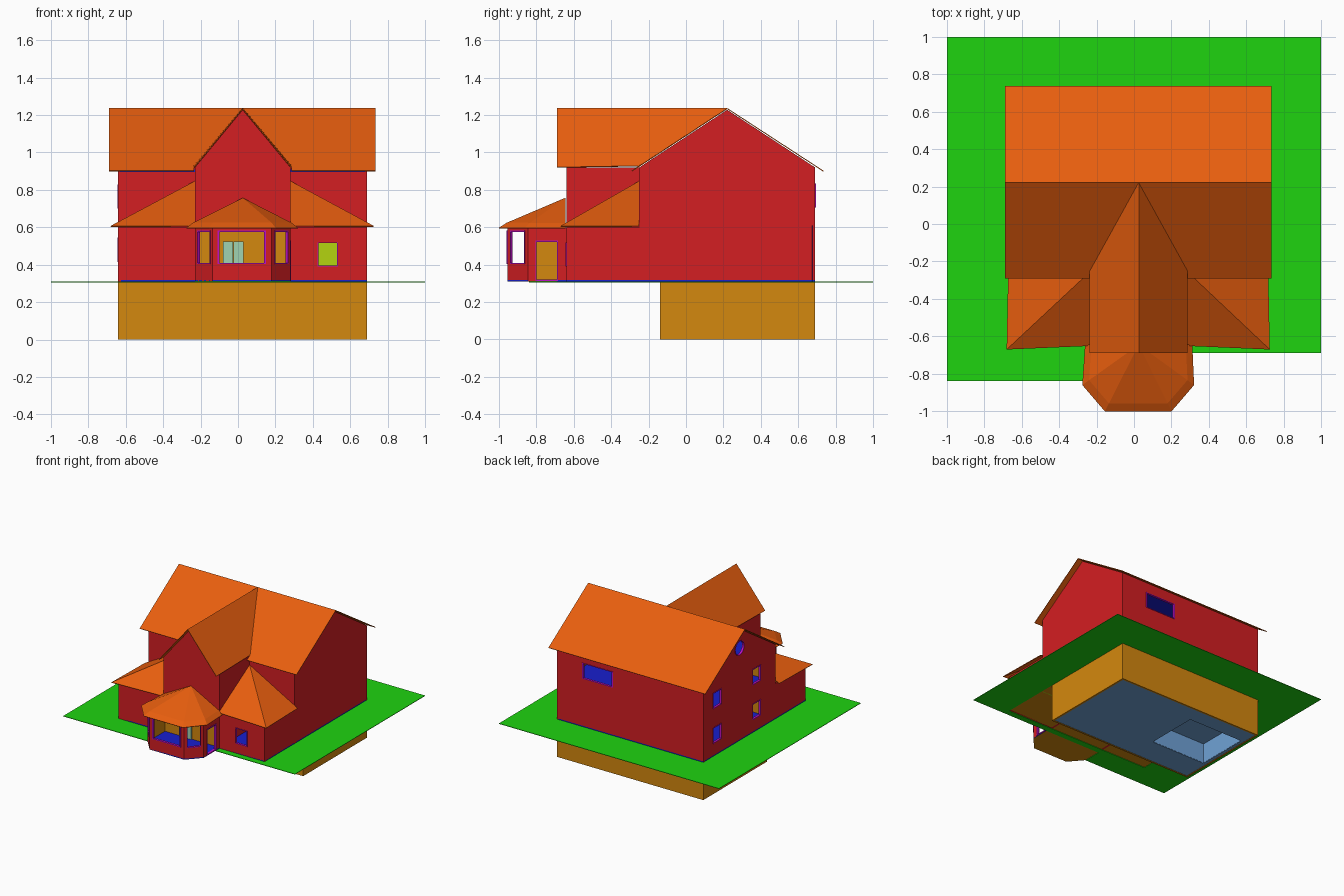
import bpy, bmesh, math
from mathutils import Matrix, Vector

if "Cube" in bpy.data.objects:
    bpy.data.objects.remove(bpy.data.objects["Cube"])


def material(name, r, g, b):
    def lin(c):
        c /= 255
        return c / 12.92 if c <= 0.04 else ((c + 0.055) / 1.055) ** 2.4
    m = bpy.data.materials.new(name)
    m.diffuse_color = (lin(r), lin(g), lin(b), 1)
    m.use_nodes = True
    m.node_tree.nodes["Principled BSDF"].inputs["Base Color"].default_value = m.diffuse_color
    return m


RED = material("red", 212, 30, 34)
ORANGE = material("orange", 232, 94, 14)
GREEN = material("green", 30, 212, 16)
OCHRE = material("ochre", 212, 136, 14)
BLUE = material("blue", 24, 30, 205)
MAGENTA = material("magenta", 190, 16, 200)
LIME = material("lime", 180, 212, 16)
STEEL = material("steel", 112, 162, 214)
TEAL = material("teal", 160, 212, 178)


def rect(u0, u1, v0, v1):
    return [(u0, v0), (u1, v0), (u1, v1), (u0, v1)]


def plate(name, outline, matrix, mats, holes=(), thick=0.015):
    """Flat slab with holes; mats = (outer, inner, hole edge)."""
    cu = bpy.data.curves.new(name, 'CURVE')
    cu.dimensions, cu.fill_mode, cu.extrude = '2D', 'BOTH', thick / 2
    for loop in [outline, *holes]:
        sp = cu.splines.new('POLY')
        sp.points.add(len(loop) - 1)
        for p, (u, v) in zip(sp.points, loop):
            p.co = (u, v, 0, 1)
        sp.use_cyclic_u = True
    tmp = bpy.data.objects.new(name + "_curve", cu)
    bpy.context.collection.objects.link(tmp)
    dg = bpy.context.evaluated_depsgraph_get()
    me = bpy.data.meshes.new_from_object(tmp.evaluated_get(dg))
    bpy.data.objects.remove(tmp)
    me.materials.clear()
    for m in mats:
        me.materials.append(m)
    bm = bmesh.new()
    bm.from_mesh(me)
    bmesh.ops.remove_doubles(bm, verts=bm.verts, dist=1e-5)
    bmesh.ops.recalc_face_normals(bm, faces=bm.faces)
    boxes = [(min(p[0] for p in h), max(p[0] for p in h),
              min(p[1] for p in h), max(p[1] for p in h)) for h in holes]
    e = 0.001
    for f in bm.faces:
        f.smooth = False
        c = f.calc_center_median()
        if f.normal.z < -0.9:
            f.material_index = 1
        elif f.normal.z < 0.9 and any(a - e < c.x < b + e and d - e < c.y < g + e
                                      for a, b, d, g in boxes):
            f.material_index = 2
        else:
            f.material_index = 0
    bm.to_mesh(me)
    bm.free()
    ob = bpy.data.objects.new(name, me)
    bpy.context.collection.objects.link(ob)
    ob.matrix_world = matrix @ Matrix.Translation((0, 0, -thick / 2))
    return ob


def wall(name, p0, p1, outline, holes=(), outer=RED, inner=OCHRE):
    """Upright plate from p0 to p1; the outside is on the right of the direction."""
    d = Vector((p1[0] - p0[0], p1[1] - p0[1], 0))
    length = d.length
    d.normalize()
    if isinstance(outline[0], (int, float)):
        outline = rect(0, length, *outline)
    mx = Matrix(((d.x, 0, d.y, p0[0]), (d.y, 0, -d.x, p0[1]), (0, 1, 0, 0), (0, 0, 0, 1)))
    plate(name, outline, mx, (outer, inner, MAGENTA), holes)
    # thin projecting window surrounds
    for i, h in enumerate(holes):
        cx, cy = (sum(p[k] for p in h) / len(h) for k in (0, 1))
        ring = [(cx + (u - cx) * 1.08, cy + (v - cy) * 1.08) for u, v in h]
        plate(f"{name}_frame_{i}", ring, mx @ Matrix.Translation((0, 0, 0.004)),
              (MAGENTA,) * 3, [h], 0.008)


def surface(name, verts, faces, mat, thick=0.005):
    me = bpy.data.meshes.new(name)
    me.from_pydata(verts, [], faces)
    bm = bmesh.new()
    bm.from_mesh(me)
    bmesh.ops.recalc_face_normals(bm, faces=bm.faces)
    bm.to_mesh(me)
    bm.free()
    me.materials.append(mat)
    ob = bpy.data.objects.new(name, me)
    bpy.context.collection.objects.link(ob)
    s = ob.modifiers.new("thickness", 'SOLIDIFY')
    s.thickness, s.offset = thick, 0


L, R, B, F, M = -0.64, 0.69, 0.69, -0.64, -0.25     # house limits, M = main front
WL, WR, CX = -0.23, 0.28, 0.025                     # front wing
G, LOW, EAVE, TOP = 0.31, 0.60, 0.92, 1.235         # heights


def level(z):
    return Matrix.Translation((0, 0, z))


# lawn, with the house footprint left open
bay = [(WL, F), (WL, -0.845), (-0.135, -0.955), (0.18, -0.955), (WR, -0.845), (WR, F)]
plate("lawn", [(-1, 1), (-1, -0.84), (WL, -0.84), (WL, -0.69), (1, -0.69), (1, 1)],
      level(G), (GREEN,) * 3, [rect(L, R, F, B)], 0.004)

# basement walls, floor and raised pit
corners = [(L, -0.14), (R, -0.14), (R, B), (L, B)]
for i, side in enumerate(("front", "right", "back", "left")):
    wall(f"basement_{side}_wall", corners[i], corners[(i + 1) % 4], (0, G), outer=OCHRE)
pit = rect(-0.6, -0.1, 0.1, 0.54)
plate("basement_floor", rect(L + .015, R - .015, -.125, B - .015), level(0.012),
      (STEEL,) * 3, [pit], 0.01)
surface("basement_pit", [(x, y, z) for z in (0.005, 0.17) for x, y in pit],
        [(4, 5, 6, 7)] + [(i, (i + 1) % 4, 4 + (i + 1) % 4, 4 + i) for i in range(4)], STEEL)

# floors
plate("ground_floor", [(L, F)] + bay + [(R, F), (R, B), (L, B)], level(G + 0.008),
      (BLUE, OCHRE, OCHRE), thick=0.008)
plate("upper_floor", rect(L + .01, R - .01, M, B - .01), level(0.62), (BLUE, OCHRE, BLUE))
plate("attic_floor", rect(L + .01, R - .01, M, B - .01), level(0.91), (BLUE, BLUE, BLUE))

# side walls with gables
wall("right_wall", (R, F), (R, B),
     [(0, G), (1.33, G), (1.33, EAVE), (.86, 1.228), (.39, EAVE), (.39, LOW), (0, LOW)])
holes = [rect(u - .05, u + .05, z, z + .12) for u in (.18, .69) for z in (.42, .705)]
holes.append([(.47 + .055 * math.cos(a * math.pi / 8), 1.07 + .055 * math.sin(a * math.pi / 8))
              for a in range(16)])
wall("left_wall", (L, B), (L, F),
     [(0, G), (1.33, G), (1.33, LOW), (.94, LOW), (.94, EAVE), (.47, 1.228), (0, EAVE)], holes)
wall("back_wall", (R, B), (L, B), (G, EAVE), [rect(.24, .50, .71, .83)], inner=BLUE)

# front walls
wall("main_front_wall_left", (L, M), (WL, M), (G, EAVE))
wall("main_front_wall_right", (WR, M), (R, M), (G, EAVE), outer=RED)
wall("right_room_lining", (WR, M - .015), (R - .015, M - .015), (G, LOW), outer=LIME)
wall("low_front_wall_left", (L, F), (WL, F), (G, LOW))
wall("low_front_wall_right", (WR, F), (R, F), (G, LOW), [rect(.15, .25, .395, .515)], inner=LIME)
wall("wing_wall_left", (WL, M), (WL, F), (G, EAVE))
wall("wing_wall_right", (WR, F), (WR, M), (G, EAVE))
wall("wing_gable", (WL, F), (WR, F),
     [(0, LOW), (.51, LOW), (.51, EAVE), (.255, 1.228), (0, EAVE)])
wall("bay_inner_wall", (WL, F), (WR, F), (G, LOW), outer=OCHRE)
for i, x in enumerate((-0.08, -0.024)):
    wall(f"inner_door_{i}", (x, F - .01), (x + .053, F - .01), (G, .525), outer=TEAL, inner=TEAL)

# bay
bay_holes = [[], [rect(.025, .125, .41, .575)], [rect(.035, .275, .41, .575)],
             [rect(.025, .125, .41, .575)], [rect(.045, .155, .322, .522)]]
for i, h in enumerate(bay_holes):
    wall(f"bay_wall_{i}", bay[i], bay[i + 1], (G, LOW), h)

# main roof, cut along the valleys of the wing
surface("main_roof_back", [(-.69, .22, TOP), (.735, .22, TOP), (.735, .735, .90), (-.69, .735, .90)],
        [(0, 1, 2, 3)], ORANGE)
for side, outer, inner in (("left", -.69, WL - .005), ("right", .735, WR + .005)):
    surface(f"main_roof_front_{side}",
            [(outer, -.29, .90), (inner, -.29, .90), (inner, M, .927), (CX, .22, TOP), (outer, .22, TOP)],
            [(0, 1, 2, 3, 4)], ORANGE)
    surface(f"wing_roof_{side}",
            [(inner, -.69, EAVE), (CX, -.69, TOP), (CX, .22, TOP), (inner, M, .927)],
            [(0, 1, 2, 3)], ORANGE)

# low corner roofs
for side, outer, inner in (("left", -.68, WL), ("right", .725, WR)):
    surface(f"corner_roof_{side}",
            [(outer, -.67, .605), (inner, -.65, .605), (inner, M, .845), (outer + (inner - outer) * .02, M, .605)],
            [(0, 1, 2), (0, 2, 3)], ORANGE)

# bay roof with a steeper outer rim
rim = [(-.26, -.645), (-.275, -.86), (-.155, -1), (.2, -1), (.32, -.86), (.31, -.645)]
verts = [(x, y, .595) for x, y in rim]
verts += [(CX + (x - CX) * .88, -.645 + (y + .645) * .88, .622) for x, y in rim]
verts.append((CX, -.645, .755))
surface("bay_roof", verts, [f for i in range(5) for f in ((i, i + 1, i + 7, i + 6), (i + 6, i + 7, 12))],
        ORANGE)
